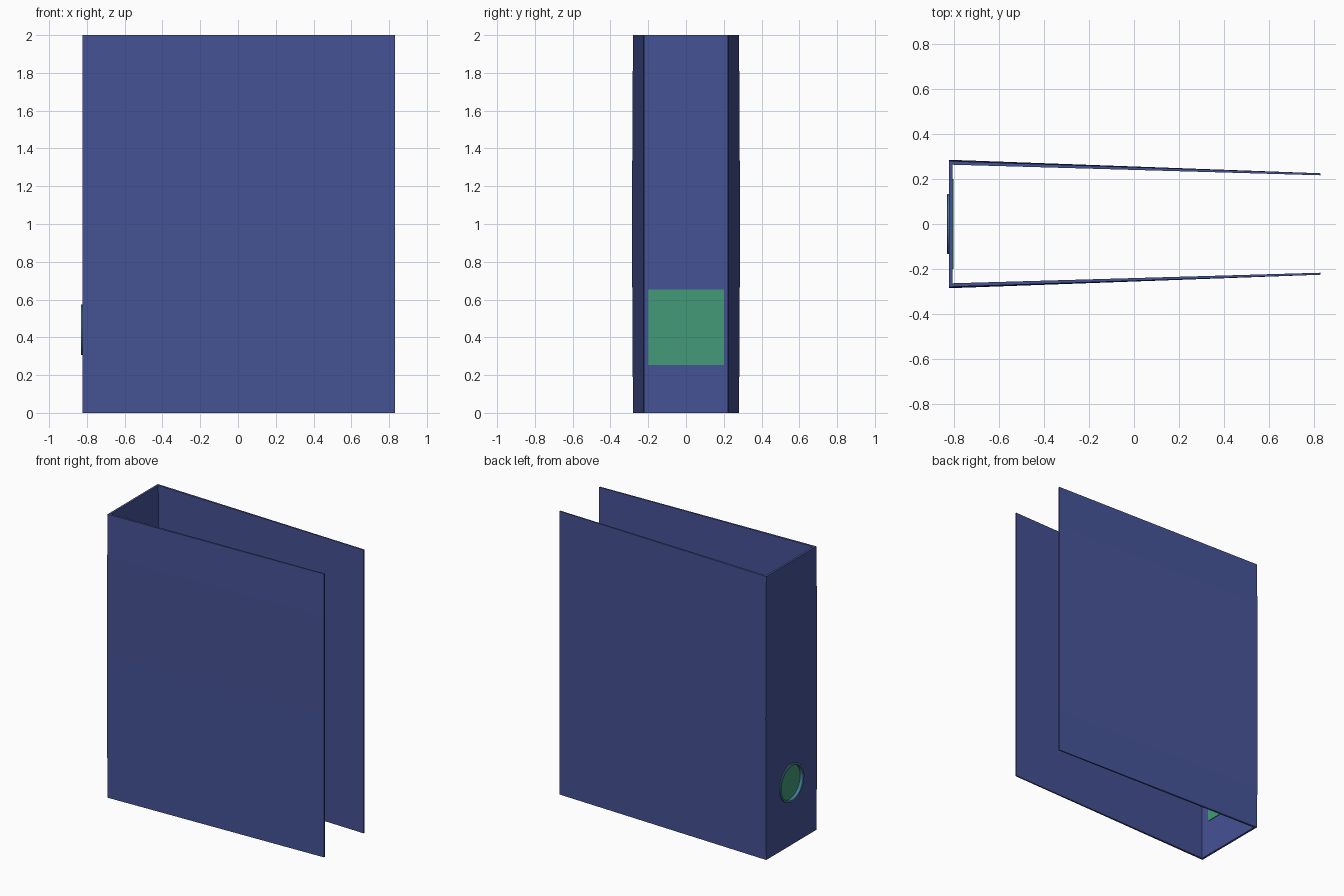
import bpy, bmesh, math

if "Cube" in bpy.data.objects:
    bpy.data.objects.remove(bpy.data.objects["Cube"])

def material(name, color):
    m = bpy.data.materials.new(name)
    m.diffuse_color = (*color, 1)
    m.use_nodes = True
    m.node_tree.nodes["Principled BSDF"].inputs["Base Color"].default_value = m.diffuse_color
    return m

blue = material("board_blue", (0.06, 0.085, 0.30))
green = material("label_green", (0.055, 0.32, 0.19))
teal = material("rim_teal", (0.06, 0.20, 0.32))

def make(name, bm, mat):
    bmesh.ops.recalc_face_normals(bm, faces=bm.faces)
    me = bpy.data.meshes.new(name)
    bm.to_mesh(me)
    bm.free()
    ob = bpy.data.objects.new(name, me)
    bpy.context.collection.objects.link(ob)
    if mat:
        me.materials.append(mat)
    return ob

HOLE_Z, HOLE_R = 0.44, 0.12
SPINE_OUT, SPINE_IN, FRONT = -0.823, -0.808, 0.83

# Folded cover: U-shaped section lofted upward, spine slightly fuller mid-height
bm = bmesh.new()
rings = []
for z, half in ((0, 0.280), (0.3, 0.283), (1.0, 0.286), (1.7, 0.283), (2.0, 0.280)):
    side = [(SPINE_OUT, half), (FRONT, 0.226), (FRONT, 0.217), (SPINE_IN, half - 0.016)]
    pts = side + [(x, -y) for x, y in reversed(side)]
    rings.append([bm.verts.new((x, y, z)) for x, y in pts])
for a, b in zip(rings, rings[1:]):
    for i in range(8):
        j = (i + 1) % 8
        bm.faces.new((a[i], a[j], b[j], b[i]))
for r in (rings[0], rings[-1]):
    for q in ((0, 1, 2, 3), (0, 3, 4, 7), (4, 5, 6, 7)):
        bm.faces.new([r[i] for i in q])
cover = make("folder_cover", bm, blue)

# Finger hole cut through the spine
bpy.ops.mesh.primitive_cylinder_add(vertices=48, radius=HOLE_R + 0.004, depth=0.1,
                                    location=(SPINE_OUT, 0, HOLE_Z),
                                    rotation=(0, math.pi / 2, 0))
cutter = bpy.context.object
cutter.name = "hole_cutter"
mod = cover.modifiers.new("finger_hole", "BOOLEAN")
mod.operation = "DIFFERENCE"
mod.solver = "EXACT"
mod.object = cutter
bpy.context.view_layer.objects.active = cover
bpy.ops.object.modifier_apply(modifier=mod.name)
bpy.data.objects.remove(cutter, do_unlink=True)

# Rim lining the finger hole, a revolved profile with a small outer flange
profile = [(HOLE_R, SPINE_IN), (HOLE_R, -0.830), (HOLE_R + 0.003, -0.832),
           (HOLE_R + 0.011, -0.832), (HOLE_R + 0.014, -0.830),
           (HOLE_R + 0.014, SPINE_OUT), (HOLE_R + 0.004, SPINE_OUT),
           (HOLE_R + 0.004, SPINE_IN)]
bm = bmesh.new()
N = 48
loops = []
for k in range(N):
    t = 2 * math.pi * k / N
    loops.append([bm.verts.new((x, r * math.cos(t), HOLE_Z + r * math.sin(t)))
                  for r, x in profile])
for k in range(N):
    a, b = loops[k], loops[(k + 1) % N]
    for i in range(len(profile)):
        j = (i + 1) % len(profile)
        bm.faces.new((a[i], a[j], b[j], b[i]))
rim = make("finger_hole_rim", bm, teal)
bpy.ops.object.select_all(action="DESELECT")
rim.select_set(True)
bpy.context.view_layer.objects.active = rim
bpy.ops.object.shade_smooth_by_angle(angle=math.radians(30))

# Square backing panel inside the spine, behind the hole
bm = bmesh.new()
bmesh.ops.create_cube(bm, size=1)
for v in bm.verts:
    v.co = (SPINE_IN + 0.002 + v.co.x * 0.004, v.co.y * 0.4, 0.453 + v.co.z * 0.4)
make("backing_panel", bm, green)
